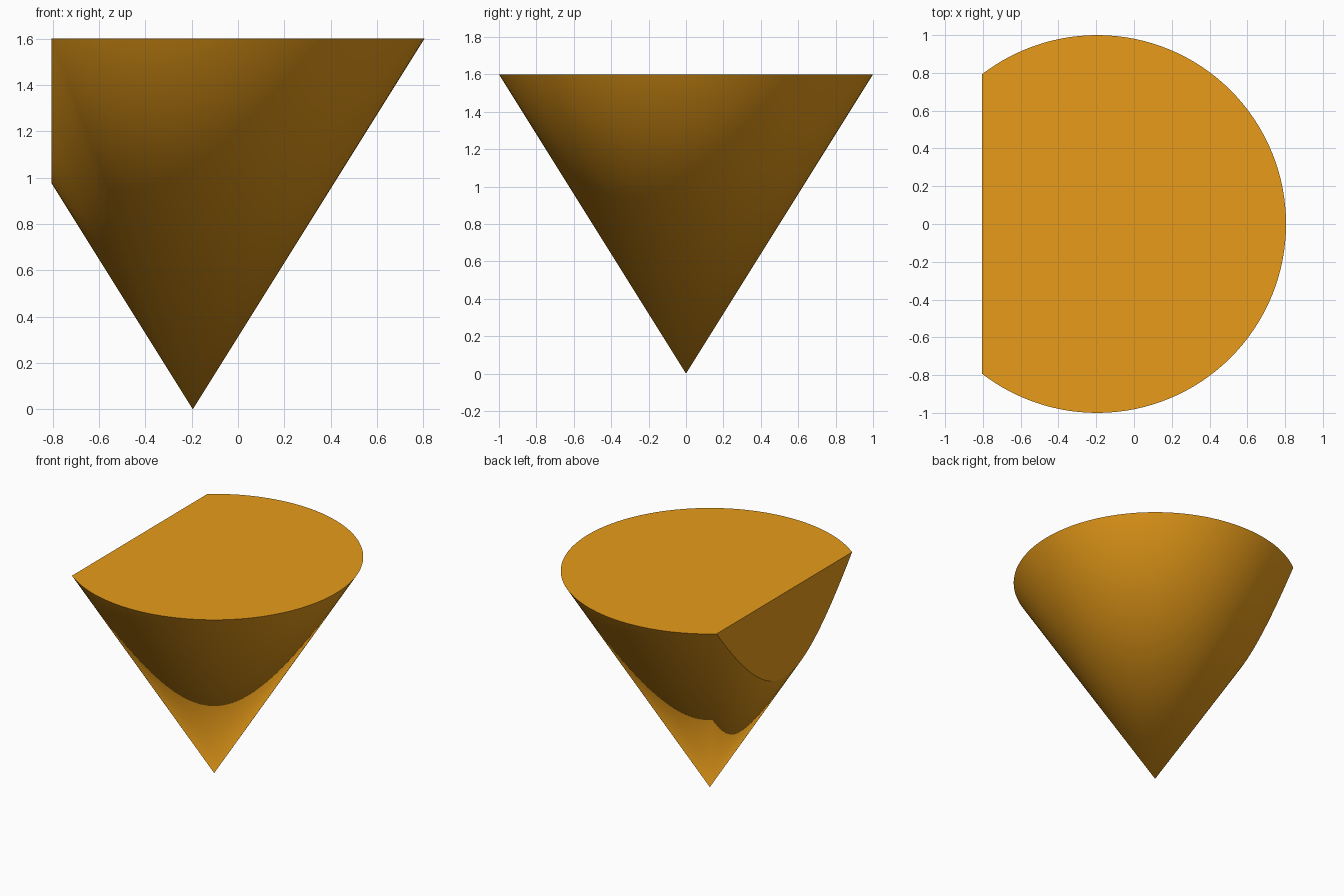
import bpy, bmesh, math
from mathutils import Matrix

if "Cube" in bpy.data.objects:
    bpy.data.objects.remove(bpy.data.objects["Cube"])

RADIUS, HEIGHT = 1.0, 1.6
AXIS_X, CUT_X = -0.195, -0.805

# Inverted cone standing on its tip
bm = bmesh.new()
bmesh.ops.create_cone(bm, cap_ends=True, segments=128,
                      radius1=0.0, radius2=RADIUS, depth=HEIGHT,
                      matrix=Matrix.Translation((AXIS_X, 0, HEIGHT / 2)))
bmesh.ops.remove_doubles(bm, verts=bm.verts[:], dist=1e-5)

# Upright flat cut on the left side, closed with one face
cut = bmesh.ops.bisect_plane(bm, geom=bm.verts[:] + bm.edges[:] + bm.faces[:],
                             plane_co=(CUT_X, 0, 0), plane_no=(-1, 0, 0),
                             clear_outer=True)
rim = [g for g in cut["geom_cut"] if isinstance(g, bmesh.types.BMEdge)]
bmesh.ops.contextual_create(bm, geom=rim)
bmesh.ops.recalc_face_normals(bm, faces=bm.faces[:])

mesh = bpy.data.meshes.new("cut_cone")
bm.to_mesh(mesh)
bm.free()
cone = bpy.data.objects.new("cut_cone", mesh)
bpy.context.collection.objects.link(cone)

# Orange colour
orange = bpy.data.materials.new("orange")
orange.diffuse_color = (0.8, 0.33, 0.01, 1.0)
orange.use_nodes = True
orange.node_tree.nodes["Principled BSDF"].inputs["Base Color"].default_value = orange.diffuse_color
mesh.materials.append(orange)

# Smooth side, sharp rim and cut
bpy.context.view_layer.objects.active = cone
cone.select_set(True)
bpy.ops.object.shade_smooth_by_angle(angle=math.radians(30))
